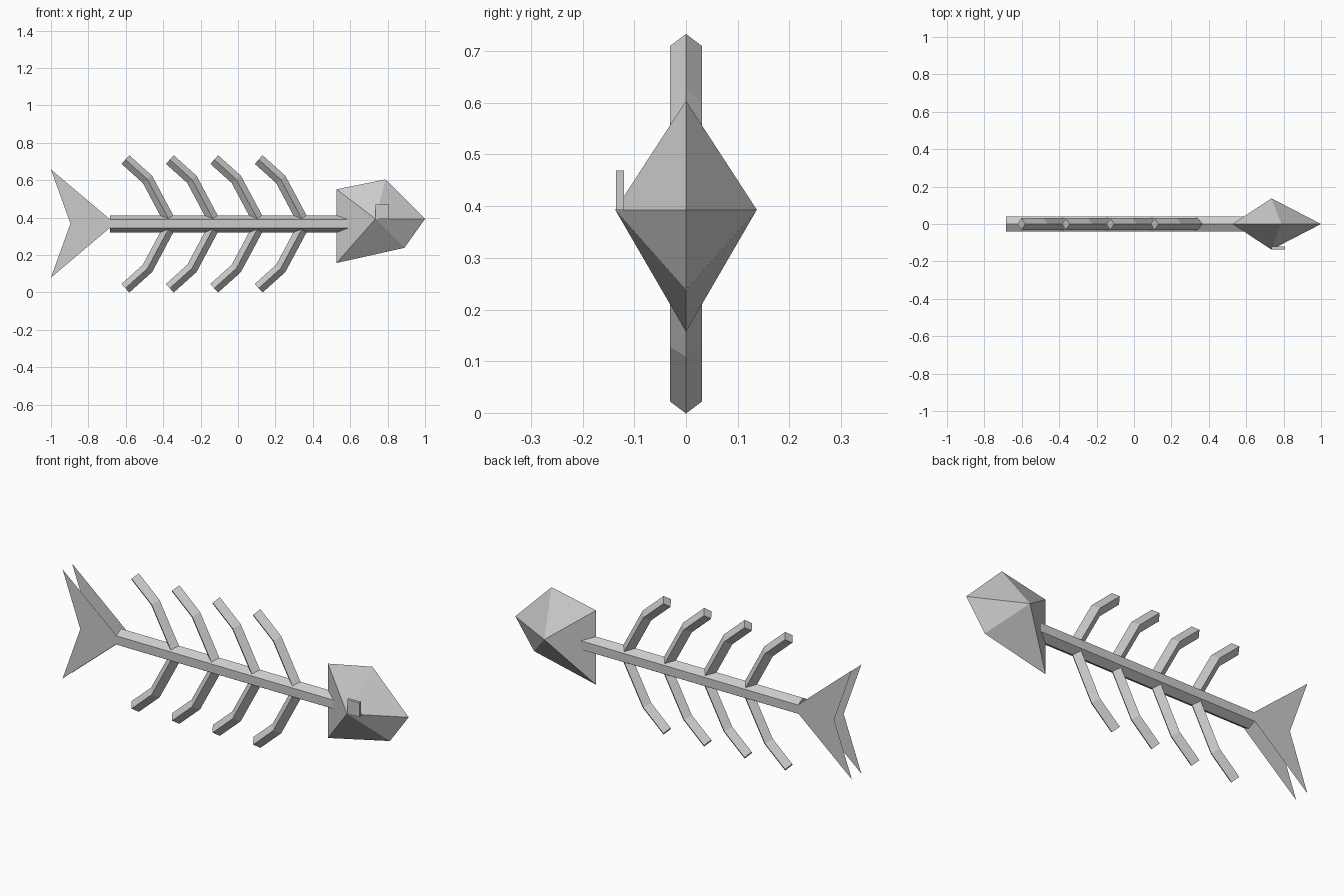
import bpy
import bmesh
import math
from mathutils import Vector

cube = bpy.data.objects.get("Cube")
if cube:
    bpy.data.objects.remove(cube, do_unlink=True)

bone = bpy.data.materials.new("bone_grey")
bone.use_nodes = True
colour = (0.6, 0.6, 0.6, 1)
bone.diffuse_color = colour
bone.node_tree.nodes["Principled BSDF"].inputs["Base Color"].default_value = colour

MID = 0.366      # height of the spine axis
R = 0.046        # spine radius
FLAT = R * math.cos(math.pi / 6)


def make(name, verts, faces, solid=True):
    mesh = bpy.data.meshes.new(name)
    mesh.from_pydata([tuple(v) for v in verts], [], faces)
    if solid:
        bm = bmesh.new()
        bm.from_mesh(mesh)
        bmesh.ops.recalc_face_normals(bm, faces=bm.faces)
        bm.to_mesh(mesh)
        bm.free()
    mesh.materials.append(bone)
    obj = bpy.data.objects.new(name, mesh)
    bpy.context.collection.objects.link(obj)
    return obj


def loft(name, rings):
    """Skin a list of equal rings and cap both ends."""
    n = len(rings[0])
    verts = [v for ring in rings for v in ring]
    faces = [(k * n + i, k * n + (i + 1) % n, (k + 1) * n + (i + 1) % n, (k + 1) * n + i)
             for k in range(len(rings) - 1) for i in range(n)]
    faces += [tuple(range(n)), tuple(range(len(verts) - n, len(verts)))]
    return make(name, verts, faces)


# Spine: six-sided rod with an edge on top
loft("spine", [[(x, R * math.sin(a), MID + R * math.cos(a))
                for a in (i * math.pi / 3 for i in range(6))]
               for x in (-0.685, 0.62)])

# Ribs: bent rods of diamond section, four above and four below
HALF = 0.031
path = [Vector((-0.365, 0, 0.015)), Vector((-0.484, 0, 0.238)), Vector((-0.602, 0, 0.344))]
d1 = (path[1] - path[0]).normalized()
d2 = (path[2] - path[1]).normalized()
tangents = [d1, (d1 + d2).normalized(), d2]
for i in range(4):
    for side, label in ((1, "upper"), (-1, "lower")):
        rings = []
        for p, t in zip(path, tangents):
            across = Vector((t.z, 0, -t.x)) * HALF / t.dot(d2 if t == d2 else d1)
            ring = [p + across, p + Vector((0, HALF, 0)), p - across, p - Vector((0, HALF, 0))]
            rings.append([(v.x + i * 0.2375, v.y, MID + side * v.z) for v in ring])
        loft(f"{label}_rib_{i + 1}", rings)

# Tail: a thin forked sheet on each side of the spine
for y, label in ((-FLAT, "right"), (FLAT, "left")):
    outline = [(-0.685, R / 2), (-1, 0.289), (-0.896, 0), (-1, -0.289), (-0.685, -R / 2)]
    verts = [(x, y, MID + 0.002 + z) for x, z in outline]
    faces = [(0, 1, 2), (2, 3, 4), (0, 2, 4)]
    if y > 0:
        faces = [f[::-1] for f in faces]
    # counter-clockwise from the outside
    make(f"{label}_tail_fin", verts, [f[::1] for f in faces], solid=False)

# Head: five-sided outline drawn out to a point on each side
profile = [(0.527, 0.551), (0.788, 0.604), (1.0, 0.393), (0.89, 0.238), (0.527, 0.157)]
verts = [(x, 0, z) for x, z in profile] + [(0.735, -0.137, 0.393), (0.735, 0.137, 0.393)]
make("head", verts, [(i, (i + 1) % 5, apex) for apex in (5, 6) for i in range(5)])

# Eye: small square plate on the front side only
loft("eye", [[(x, y, z) for x, z in ((0.735, 0.393), (0.806, 0.393), (0.806, 0.469), (0.735, 0.469))]
             for y in (-0.135, -0.12)])
